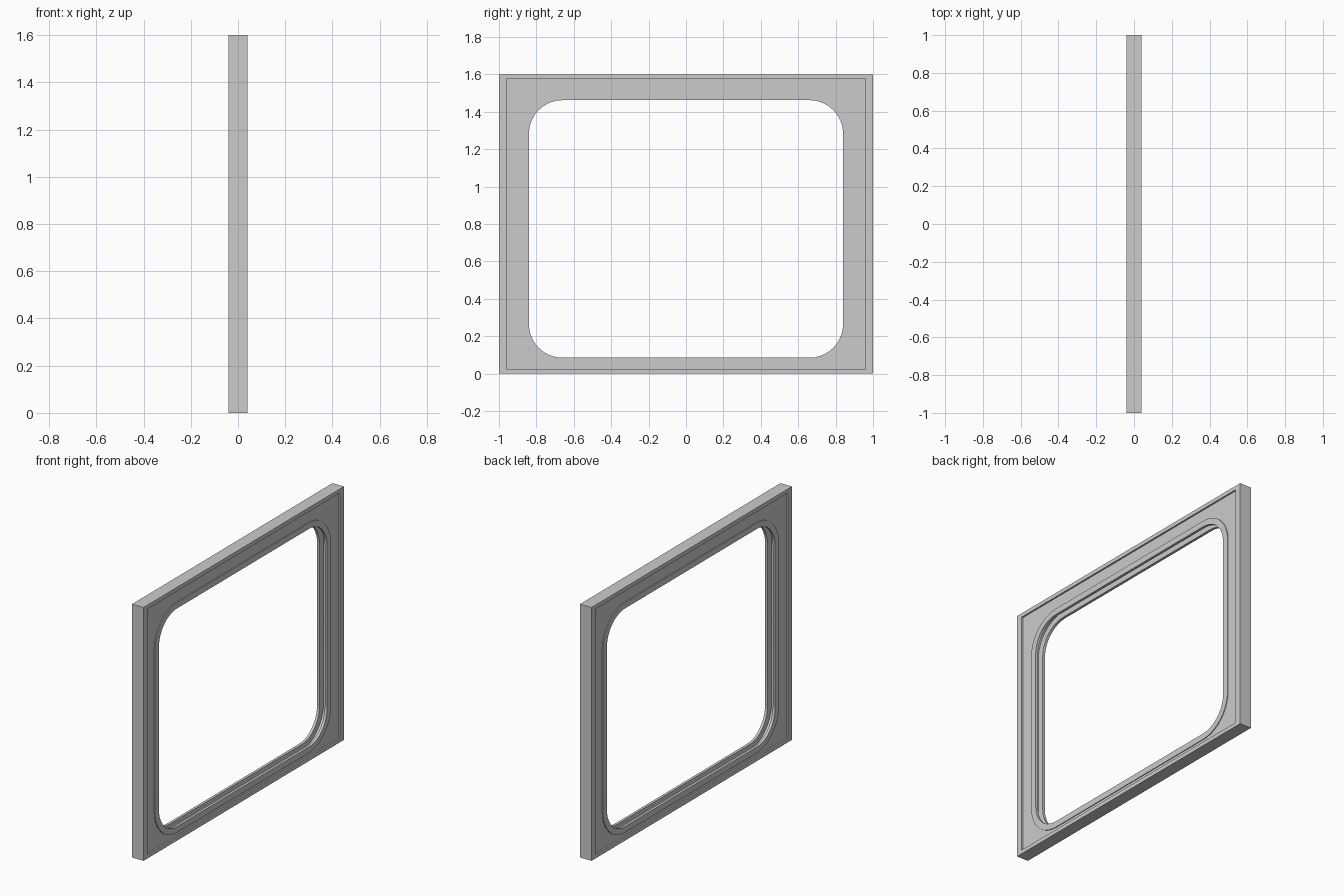
import bpy, bmesh, math

if "Cube" in bpy.data.objects:
    bpy.data.objects.remove(bpy.data.objects["Cube"])

SEG = 10  # segments per rounded corner


def loop_points(hy, z0, z1, r, x):
    """Rounded rectangle in the YZ plane; zero radius gives square corners."""
    pts = []
    corners = [(hy - r, z1 - r), (-hy + r, z1 - r), (-hy + r, z0 + r), (hy - r, z0 + r)]
    for i, (cy, cz) in enumerate(corners):
        for k in range(SEG + 1):
            a = math.pi / 2 * (i + k / SEG)
            pts.append((x, cy + r * math.cos(a), cz + r * math.sin(a)))
    return pts


def swept_ring(name, profile):
    """Join a closed series of loops into one solid ring."""
    bm = bmesh.new()
    loops = [[bm.verts.new(p) for p in loop_points(*spec, x)] for spec, x in profile]
    n = len(loops[0])
    for i, a in enumerate(loops):
        b = loops[(i + 1) % len(loops)]
        for j in range(n):
            k = (j + 1) % n
            bm.faces.new((a[j], a[k], b[k], b[j]))
    bmesh.ops.remove_doubles(bm, verts=bm.verts, dist=1e-5)
    bmesh.ops.recalc_face_normals(bm, faces=bm.faces)
    mesh = bpy.data.meshes.new(name)
    bm.to_mesh(mesh)
    bm.free()
    ob = bpy.data.objects.new(name, mesh)
    bpy.context.collection.objects.link(ob)
    bpy.ops.object.select_all(action='DESELECT')
    ob.select_set(True)
    bpy.context.view_layer.objects.active = ob
    bpy.ops.object.shade_smooth_by_angle(angle=math.radians(30))
    return ob


# half width, bottom, top, corner radius
OUTER = (1.0, 0.0, 1.6, 0.0)
BORDER = (0.96, 0.025, 1.575, 0.0)
HOLE = (0.88, 0.047, 1.5, 0.22)
OPENING = (0.84, 0.085, 1.462, 0.18)

# wall panel: raised square border around a recessed face, same on both sides
half = [(OUTER, 0.04), (BORDER, 0.04), (BORDER, 0.03), (HOLE, 0.03)]
swept_ring("wall_panel", half + [(s, -x) for s, x in reversed(half)])

# two window rims with the glazing groove between them
for side, name in ((1, "window_rim_right"), (-1, "window_rim_left")):
    swept_ring(name, [(HOLE, 0.035 * side), (OPENING, 0.035 * side),
                      (OPENING, 0.018 * side), (HOLE, 0.018 * side)])
